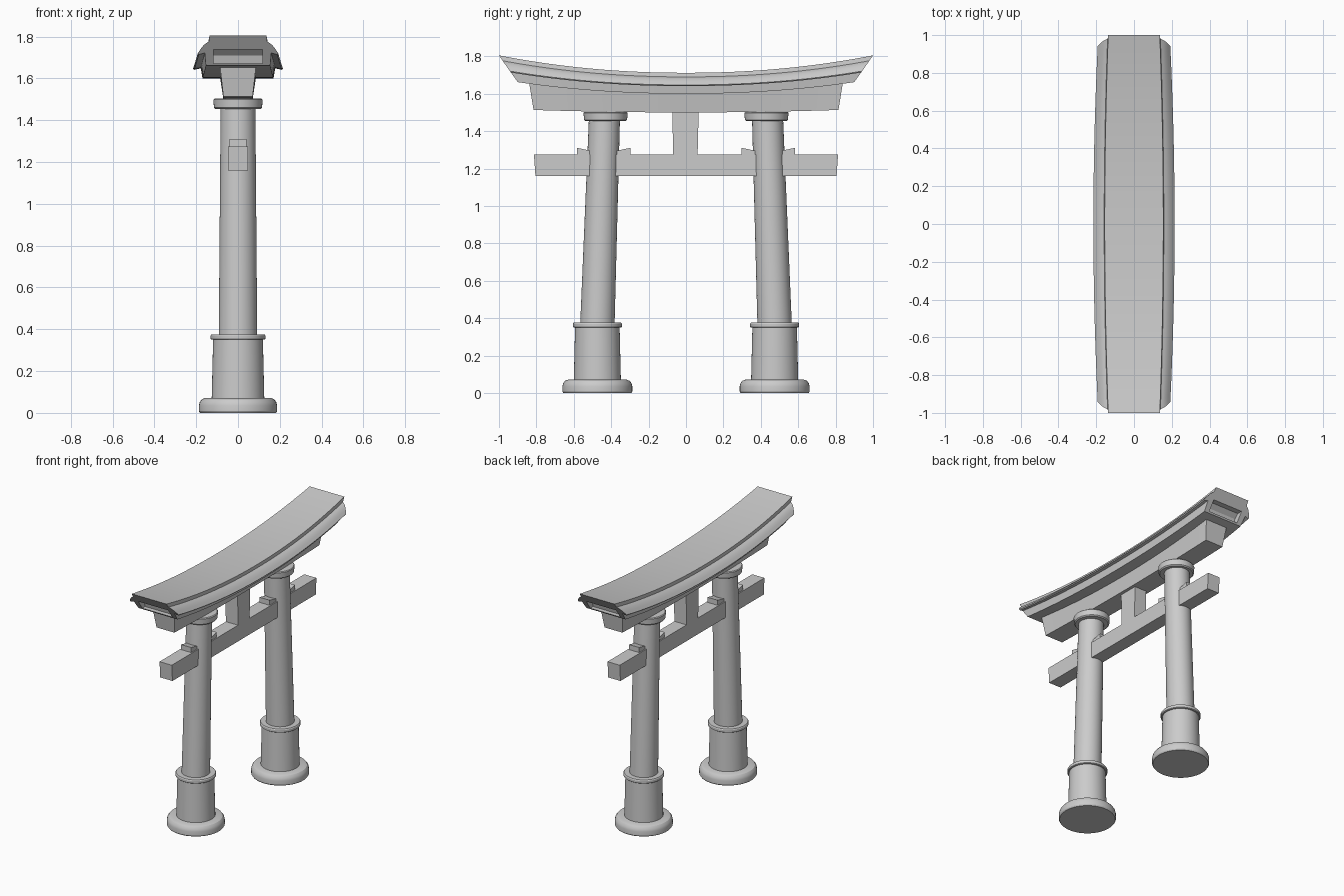
import bpy
import bmesh
from math import cos, sin, tau, radians

cube = bpy.data.objects.get("Cube")
if cube:
    bpy.data.objects.remove(cube, do_unlink=True)

stone = bpy.data.materials.new("grey stone")
stone.use_nodes = True
GREY = (0.6, 0.6, 0.6, 1)
stone.diffuse_color = GREY
stone.node_tree.nodes["Principled BSDF"].inputs["Base Color"].default_value = GREY


def loft(name, rings, smooth=True):
    """Skin a list of closed point loops and cap both ends."""
    bm = bmesh.new()
    loops = [[bm.verts.new(p) for p in ring] for ring in rings]
    n = len(loops[0])
    for a, b in zip(loops, loops[1:]):
        for i in range(n):
            j = (i + 1) % n
            bm.faces.new((a[i], a[j], b[j], b[i]))
    bm.faces.new(loops[0])
    bm.faces.new(loops[-1][::-1])
    bmesh.ops.recalc_face_normals(bm, faces=bm.faces)
    mesh = bpy.data.meshes.new(name)
    bm.to_mesh(mesh)
    bm.free()
    mesh.materials.append(stone)
    obj = bpy.data.objects.new(name, mesh)
    bpy.context.collection.objects.link(obj)
    bpy.ops.object.select_all(action="DESELECT")
    obj.select_set(True)
    bpy.context.view_layer.objects.active = obj
    if smooth:
        bpy.ops.object.shade_smooth_by_angle(angle=radians(30))
    return obj


def lathe(name, profile, sides=48):
    """Stack circles given as (radius, height, centre y)."""
    return loft(name, [[(r * cos(tau * k / sides), c + r * sin(tau * k / sides), z)
                        for k in range(sides)] for r, z, c in profile])


def prism(name, outline, half):
    """Extrude a (y, z) outline evenly to both sides in x."""
    return loft(name, [[(x, y, z) for y, z in outline] for x in (-half, half)], False)


def sweep(name, half_profile, steps=40):
    """Sweep a mirrored (x, drop) profile; shape(t, x, drop) bends it."""
    outline = half_profile + [(-x, d) for x, d in reversed(half_profile)]
    ts = [-1 + 2 * i / steps for i in range(steps + 1)]
    return [[bend(name, t, x, d) for x, d in outline] for t in ts]


def rise(y):
    return 1.712 + 0.093 * abs(y) ** 2.1


def bend(name, t, x, d):
    if name == "roof_lintel":
        y = t * (1 - 0.9 * d)              # ends lean inward below
        return (x * (1 - 0.12 * y * y), y, rise(y) - d * (1 + 0.14 * y * y))
    y = t * (0.84 - 0.025 * d)             # d runs 0 at top to 1 at bottom
    top = rise(y) - 0.1 * (1 + 0.14 * y * y)
    return (x, y, top * (1 - d) + (1.5 + 0.02 * y * y) * d)


# Curved roof lintel with stepped eaves
roof_profile = [(0.155, 0), (0.158, 0.022), (0.172, 0.028), (0.186, 0.036),
                (0.2, 0.049), (0.215, 0.065), (0.21, 0.071), (0.178, 0.064),
                (0.17, 0.112)]
roof = loft("roof_lintel", sweep("roof_lintel", roof_profile))

# Hollows in the two ends of the roof lintel
for s in (-1, 1):
    cutter = prism("end_cutter", [(s * 0.875, 1.672), (s * 1.05, 1.672),
                                  (s * 1.05, 1.738), (s * 0.915, 1.738),
                                  (s * 0.885, 1.71)], 0.118)
    cutter.hide_render = True
    mod = roof.modifiers.new("end_hollow", "BOOLEAN")
    mod.operation, mod.solver, mod.object = "DIFFERENCE", "EXACT", cutter
    bpy.context.view_layer.objects.active = roof
    bpy.ops.object.modifier_apply(modifier=mod.name)
    bpy.data.objects.remove(cutter, do_unlink=True)

# Lower lintel tucked under the roof
loft("lower_lintel", sweep("lower_lintel", [(0.087, 0), (0.07, 1)]))

# Tie beam and centre strut
prism("tie_beam", [(-0.805, 1.16), (0.805, 1.16), (0.813, 1.275), (-0.813, 1.275)], 0.048)
prism("centre_strut", [(-0.068, 1.27), (0.062, 1.27), (0.068, 1.52), (-0.074, 1.52)], 0.048)

# Two leaning pillars with pedestals, caps and wedges
for side, s in (("right", -1), ("left", 1)):
    foot, head = s * 0.474, s * 0.43
    lathe(side + "_base", [(r, z, foot) for r, z in (
        (0.182, 0), (0.187, 0.008), (0.187, 0.035), (0.183, 0.052),
        (0.173, 0.065), (0.155, 0.072))])
    lathe(side + "_pedestal", [(0.126, 0.06, foot), (0.119, 0.355, foot)])
    lathe(side + "_ring", [(r, z, foot) for r, z in (
        (0.126, 0.35), (0.131, 0.354), (0.131, 0.37), (0.127, 0.376))])
    lathe(side + "_shaft", [(0.092, 0.36, foot), (0.083, 1.47, s * 0.436)])
    lathe(side + "_cap", [(r, z, head) for r, z in (
        (0.108, 1.453), (0.115, 1.46), (0.118, 1.498), (0.113, 1.503))])
    prism(side + "_wedge", [(s * 0.583, 1.27), (s * 0.583, 1.311), (s * 0.44, 1.28),
                            (s * 0.297, 1.311), (s * 0.297, 1.27)], 0.04)
